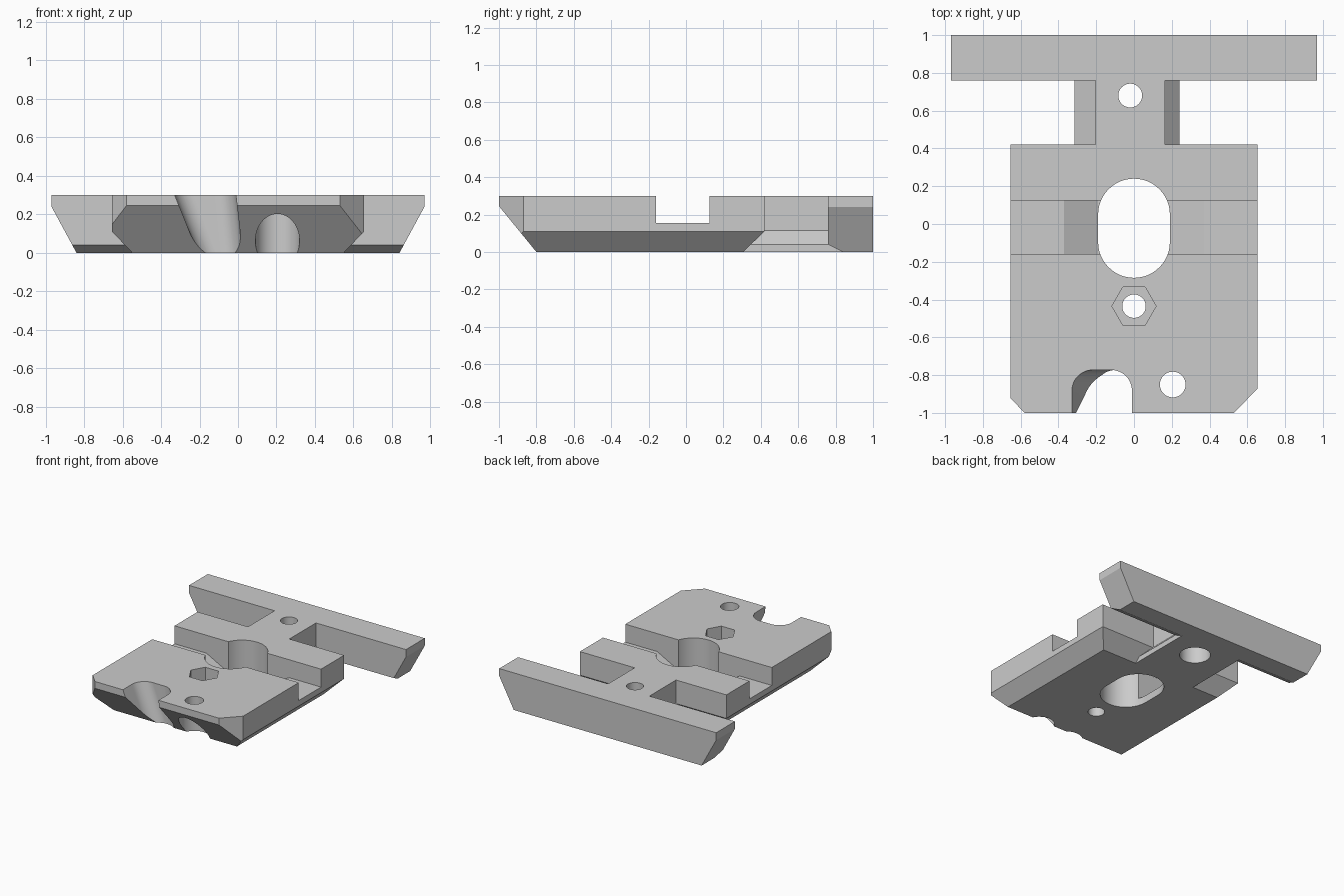
import bpy, bmesh
from math import cos, sin, pi, radians
from mathutils import Vector

cube = bpy.data.objects.get("Cube")
if cube:
    bpy.data.objects.remove(cube, do_unlink=True)

grey = bpy.data.materials.new("plain grey")
grey.use_nodes = True
grey.diffuse_color = (0.6, 0.6, 0.6, 1)
grey.node_tree.nodes["Principled BSDF"].inputs["Base Color"].default_value = (0.6, 0.6, 0.6, 1)
H = 0.3  # plate thickness


def finish(name, bm):
    bmesh.ops.recalc_face_normals(bm, faces=bm.faces)
    mesh = bpy.data.meshes.new(name)
    bm.to_mesh(mesh)
    bm.free()
    mesh.materials.append(grey)
    ob = bpy.data.objects.new(name, mesh)
    bpy.context.collection.objects.link(ob)
    return ob


def prism(name, pts, low, high, axis="Z"):
    """Extrude an outline along Z (points are x, y) or Y (points are x, z)."""
    bm = bmesh.new()
    place = (lambda p, d: (p[0], p[1], d)) if axis == "Z" else (lambda p, d: (p[0], d, p[1]))
    face = bm.faces.new([bm.verts.new(place(p, low)) for p in pts])
    new = bmesh.ops.extrude_face_region(bm, geom=[face])["geom"]
    shift = Vector(place((0, 0), high - low))
    bmesh.ops.translate(bm, vec=shift, verts=[v for v in new if isinstance(v, bmesh.types.BMVert)])
    return finish(name, bm)


def trimmed_box(name, x, y0, y1, planes):
    """Box with corners sliced off by planes given as (point, outward normal)."""
    bm = bmesh.new()
    bmesh.ops.create_cube(bm, size=1)
    for v in bm.verts:
        v.co = (v.co.x * 2 * x, y0 + (v.co.y + 0.5) * (y1 - y0), (v.co.z + 0.5) * H)
    for point, normal in planes:
        geom = bm.verts[:] + bm.edges[:] + bm.faces[:]
        cut = bmesh.ops.bisect_plane(bm, geom=geom, plane_co=point, plane_no=normal, clear_outer=True)
        edges = [e for e in cut["geom_cut"] if isinstance(e, bmesh.types.BMEdge)]
        bmesh.ops.contextual_create(bm, geom=edges)
    return finish(name, bm)


def arc(cx, cy, r, start, end, n=24):
    steps = [radians(start + (end - start) * i / n) for i in range(n + 1)]
    return [(cx + r * cos(a), cy + r * sin(a)) for a in steps]


def disc(cx, cy, r, n=48):
    return arc(cx, cy, r, 0, 360, n)[:-1]


def combine(target, tool, operation):
    tool.hide_render = True
    mod = target.modifiers.new("combine", "BOOLEAN")
    mod.operation = operation
    mod.solver = "EXACT"
    mod.object = tool
    bpy.context.view_layer.objects.active = target
    bpy.ops.object.modifier_apply(modifier=mod.name)
    bpy.data.objects.remove(tool, do_unlink=True)


# Main plate with chamfered underside and clipped front corners
plate = trimmed_box("mounting_plate", 0.655, -1, 0.42, [
    ((0.655, 0, 0.11), (0.11, 0, -0.105)),
    ((-0.655, 0, 0.11), (-0.11, 0, -0.105)),
    ((0, -1, 0.245), (0, -0.245, -0.2)),
    ((0, 0.42, 0.11), (0, 0.11, -0.115)),
    ((-0.58, -1, 0), (-0.08, -0.075, 0)),
    ((0.53, -1, 0), (0.13, -0.125, 0)),
])

# Rear crossbar with tapered ends
bar = trimmed_box("crossbar", 0.97, 0.76, 1, [
    ((0.97, 0, 0.24), (0.24, 0, -0.13)),
    ((-0.97, 0, 0.24), (-0.24, 0, -0.13)),
    ((0, 0.76, 0.04), (0, -0.04, -0.08)),
])

# Neck joining plate and crossbar, with flared foot
neck = prism("neck", [(-0.315, 0), (0.24, 0), (0.24, 0.04), (0.165, 0.115), (0.165, H),
                      (-0.205, H), (-0.205, 0.115), (-0.315, 0.04)], 0.3, 0.85, "Y")
combine(plate, neck, "UNION")
combine(plate, bar, "UNION")

# Cross channel whose floor dips towards the centre
channel = prism("channel_cutter", [(-0.8, 0.155), (-0.37, 0.155), (-0.19, 0.06), (0.19, 0.06),
                                   (0.37, 0.155), (0.8, 0.155), (0.8, 0.5), (-0.8, 0.5)],
                -0.16, 0.125, "Y")
combine(plate, channel, "DIFFERENCE")

# Central oval opening
oval = arc(0, 0.05, 0.19, 0, 180) + arc(0, -0.095, 0.19, 180, 360)
combine(plate, prism("oval_cutter", oval, -0.1, 0.5), "DIFFERENCE")

# Nut pocket, screw holes and counterbores from below
for name, outline, low, high in [
    ("nut_pocket_cutter", disc(0, -0.435, 0.117, 6), 0.15, 0.5),
    ("nut_hole_cutter", disc(0, -0.435, 0.062), -0.1, 0.5),
    ("front_hole_cutter", disc(0.205, -0.85, 0.068), -0.1, 0.5),
    ("front_bore_cutter", disc(0.205, -0.85, 0.115), -0.1, 0.21),
    ("rear_hole_cutter", disc(-0.02, 0.68, 0.063), -0.1, 0.5),
    ("rear_bore_cutter", disc(-0.02, 0.68, 0.115), -0.1, 0.21),
]:
    combine(plate, prism(name, outline, low, high), "DIFFERENCE")

# Slanted open slot in the front edge, hulled from two rounded outlines
bm = bmesh.new()
for left, right, z in [(-0.337, -0.013, 0.32), (-0.2, 0.025, -0.02)]:
    r = 0.11
    outline = arc(right - r, -0.773 - r, r, 0, 90) + arc(left + r, -0.773 - r, r, 90, 180)
    for x, y in outline + [(left, -1.2), (right, -1.2)]:
        bm.verts.new((x, y, z))
bmesh.ops.convex_hull(bm, input=bm.verts)
combine(plate, finish("slot_cutter", bm), "DIFFERENCE")

# Smooth the bores while keeping machined edges crisp
bpy.ops.object.select_all(action="DESELECT")
plate.select_set(True)
bpy.context.view_layer.objects.active = plate
bpy.ops.object.shade_smooth_by_angle(angle=radians(25))
